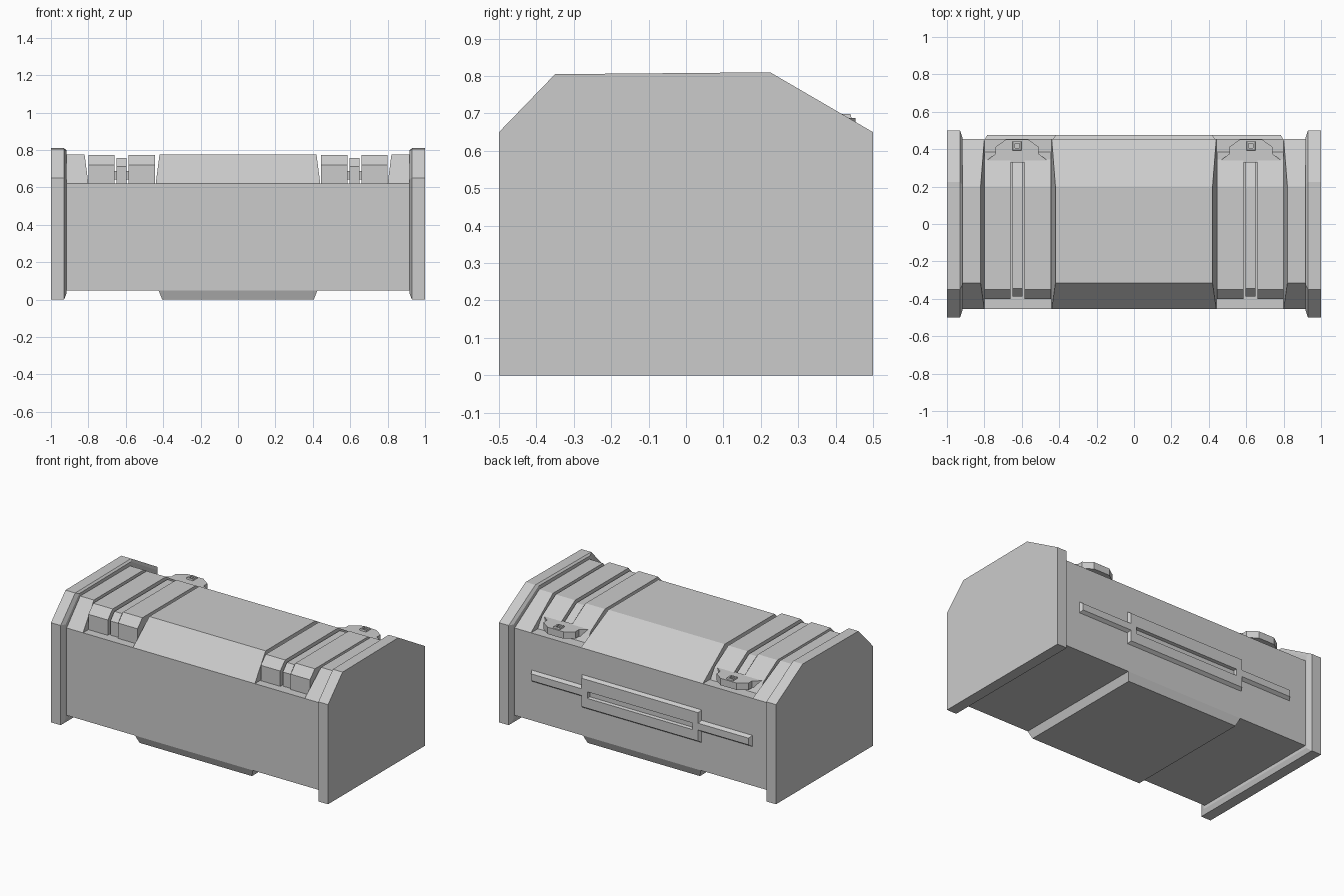
import bpy, bmesh

if "Cube" in bpy.data.objects:
    bpy.data.objects.remove(bpy.data.objects["Cube"])


def loft(name, loops, mirror=False):
    """Skin a series of matching point loops and close both ends."""
    bm = bmesh.new()
    rings = [[bm.verts.new(p) for p in loop] for loop in loops]
    n = len(rings[0])
    for a, b in zip(rings, rings[1:]):
        for i in range(n):
            j = (i + 1) % n
            bm.faces.new((a[i], a[j], b[j], b[i]))
    bm.faces.new(rings[0])
    bm.faces.new(rings[-1])
    bmesh.ops.recalc_face_normals(bm, faces=bm.faces)
    mesh = bpy.data.meshes.new(name)
    bm.to_mesh(mesh)
    bm.free()
    ob = bpy.data.objects.new(name, mesh)
    bpy.context.collection.objects.link(ob)
    if mirror:
        mod = ob.modifiers.new("mirror", 'MIRROR')
        mod.use_mirror_merge = False
    return ob


def section(x, profile, lean=0.0):
    """Side profile at x; lean shifts points sideways as they rise."""
    return [(x + lean * max(0, z - 0.62), y, z) for y, z in profile]


def rect_xy(x0, x1, y0, y1, z):
    return [(x0, y0, z), (x1, y0, z), (x1, y1, z), (x0, y1, z)]


def rect_xz(x0, x1, z0, z1, y):
    return [(x0, y, z0), (x1, y, z0), (x1, y, z1), (x0, y, z1)]


# End caps with a slightly tapered inner rim
cap = [(-.5, 0), (.5, 0), (.5, .65), (.225, .81), (-.35, .805), (-.5, .65)]
inner = [(y * .93, .03 + z * .95) for y, z in cap]
loft("end_cap", [section(1, cap), section(.93, cap), section(.918, inner)], True)

# Main box and tapered foot
loft("body", [rect_xy(-.925, .925, -.455, .455, z) for z in (.05, .62)])
loft("foot", [rect_xy(-.405, .405, -.435, .435, 0),
              rect_xy(-.425, .425, -.455, .455, .05)])

# Lid sections; their sides lean away from the straps
lid = [(-.455, .62), (.455, .62), (.2, .775), (-.315, .775)]
loft("lid_centre", [section(-.44, lid, .13), section(.44, lid, -.13)])
loft("lid_end", [section(.80, lid, .13), section(.925, lid)], True)

# Straps: two raised bands with a sunken strip between them
band = [(-.4, .62), (.385, .62), (.345, .685), (.2, .773), (-.35, .773), (-.4, .72)]
strip = [(-.388, .62), (.375, .62), (.335, .675), (.2, .758), (-.345, .758), (-.388, .712)]
for name, x0, x1, prof in (("strap_inner", .445, .585, band),
                           ("strap_strip", .595, .65, strip),
                           ("strap_outer", .66, .80, band)):
    loft(name, [section(x0, prof), section(x1, prof)], True)

# Hinge plates at the back of each strap
half = [(.175, .33), (.115, .375), (.115, .412), (.058, .453)]
outline = [(.625 + dx, y) for dx, y in half] + [(.625 - dx, y) for dx, y in reversed(half)]
loft("hinge_plate", [[(x, y, z) for x, y in outline] for z in (.643, .688)], True)


def square(r, z):
    return rect_xy(.625 - r, .625 + r, .418 - r, .418 + r, z)


# Small square socket on each hinge plate
loft("hinge_socket", [square(.026, .68), square(.022, .698),
                      square(.012, .698), square(.012, .689)], True)

# Back latch panel with slot, and the bars beside it
loft("latch_panel", [rect_xz(-.435, .435, .23, .45, .45),
                     rect_xz(-.42, .42, .248, .433, .475),
                     rect_xz(-.38, .38, .312, .355, .475),
                     rect_xz(-.375, .375, .317, .35, .456)])
loft("latch_bar", [rect_xz(.40, .80, .302, .382, .45),
                   rect_xz(.40, .785, .32, .364, .475)], True)
